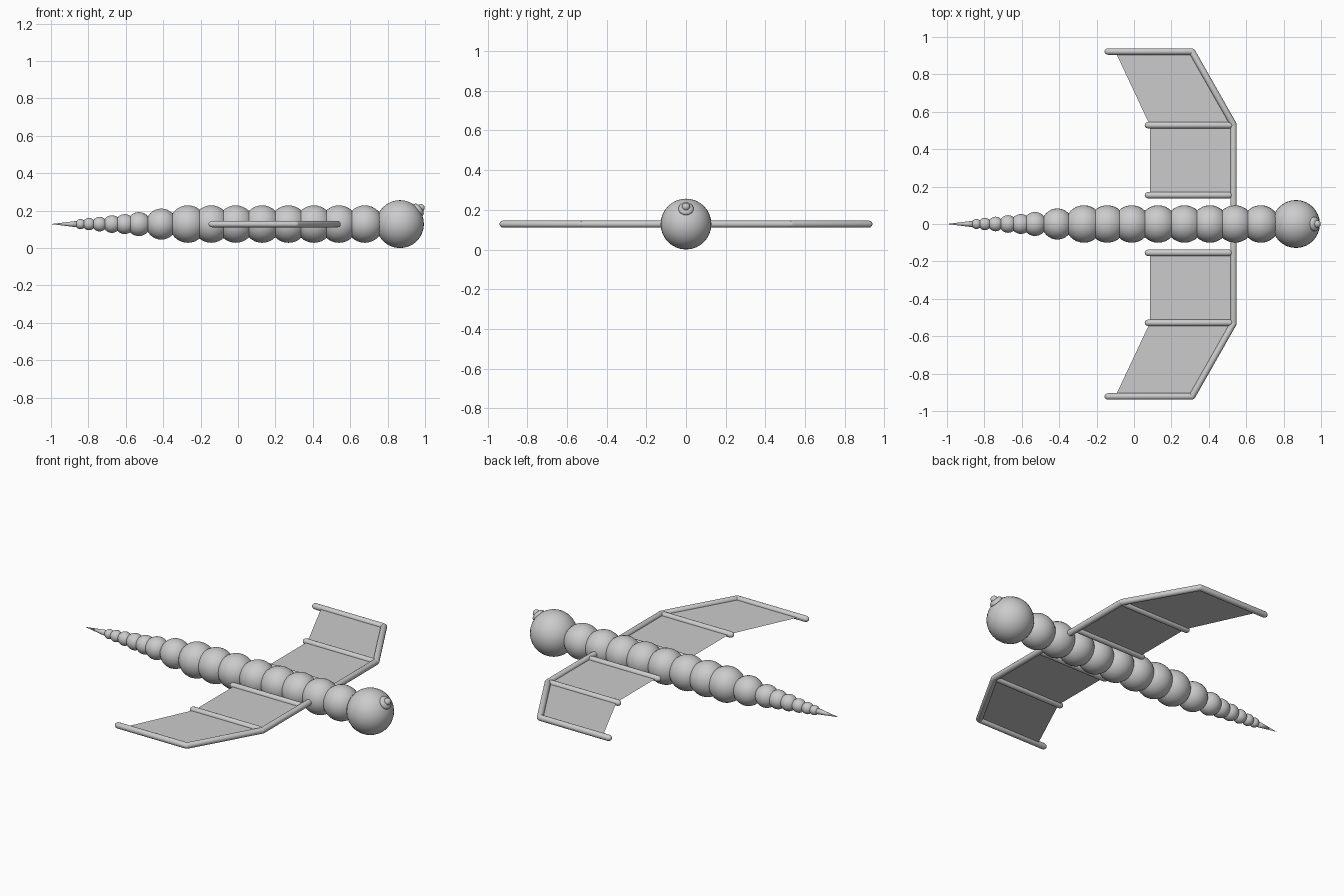
import bpy, bmesh
from mathutils import Vector, Matrix

if "Cube" in bpy.data.objects:
    bpy.data.objects.remove(bpy.data.objects["Cube"])

ZC = 0.128   # height of the body axis
R = 0.0175   # wing rod radius


def finish(name, bm, mirror=False, smooth=True):
    mesh = bpy.data.meshes.new(name)
    bm.to_mesh(mesh)
    bm.free()
    for p in mesh.polygons:
        p.use_smooth = smooth
    ob = bpy.data.objects.new(name, mesh)
    bpy.context.collection.objects.link(ob)
    if mirror:
        m = ob.modifiers.new("mirror", 'MIRROR')
        m.use_axis = (False, True, False)
        m.use_mirror_merge = False
    return ob


def ball(name, loc, r, squash=1.0, axis=(0, 0, 1)):
    bm = bmesh.new()
    bmesh.ops.create_uvsphere(bm, u_segments=32, v_segments=16, radius=r)
    rot = Vector(axis).to_track_quat('Z', 'Y').to_matrix().to_4x4()
    bm.transform(Matrix.Translation(loc) @ rot @ Matrix.Diagonal((1, 1, squash, 1)))
    return finish(name, bm)


def rod(name, a, b, mirror=True):
    # Round-ended rod between two points in the wing plane
    a, b = Vector((*a, ZC)), Vector((*b, ZC))
    d = b - a
    bm = bmesh.new()
    bmesh.ops.create_uvsphere(bm, u_segments=20, v_segments=11, radius=R)
    for v in bm.verts:
        v.co.z = v.co.z * 1.3 + (d.length / 2 if v.co.z > 0 else -d.length / 2)
    rot = d.to_track_quat('Z', 'Y').to_matrix().to_4x4()
    bm.transform(Matrix.Translation((a + b) / 2) @ rot)
    return finish(name, bm, mirror)


def panel(name, pts):
    bm = bmesh.new()
    f = bm.faces.new([bm.verts.new((x, y, ZC)) for x, y in pts])
    f.normal_update()
    if f.normal.z < 0:
        f.normal_flip()
    return finish(name, bm, True, False)


# Head with a single eye
head = Vector((0.866, 0, ZC))
ball("head", head, 0.128)
look = Vector((0.79, 0, 0.613)).normalized()
ball("eye", head + look * 0.126, 0.038, 0.5, look)
ball("pupil", head + look * 0.142, 0.02, 1, look)

# Body segments of equal size
for i, x in enumerate((0.678, 0.54, 0.406, 0.27, 0.129, -0.012, -0.143, -0.268)):
    ball(f"body_segment_{i + 1}", (x, 0, ZC), 0.1)

# Shrinking tail segments
tail = ((-0.41, 0.083), (-0.53, 0.064), (-0.605, 0.053), (-0.674, 0.047),
        (-0.74, 0.039), (-0.797, 0.033), (-0.842, 0.027))
for i, (x, r) in enumerate(tail):
    ball(f"tail_segment_{i + 1}", (x, 0, ZC), r)

# Tail spike
bm = bmesh.new()
bmesh.ops.create_cone(bm, cap_ends=True, segments=32, radius1=0.021, radius2=0, depth=0.17)
bm.transform(Matrix.Translation((-0.915, 0, ZC)) @ Matrix.Rotation(-1.5707963, 4, 'Y'))
finish("tail_spike", bm)

# Wing frame
rod("front_spar", (0.532, -0.52), (0.532, 0.52), False)
rod("outer_spar", (0.53, 0.535), (0.313, 0.917))
rod("inner_rib", (0.08, 0.154), (0.505, 0.154))
rod("middle_rib", (0.08, 0.528), (0.51, 0.528))
rod("tip_rib", (-0.135, 0.922), (0.305, 0.922))

# Wing membranes
panel("inner_membrane", ((0.085, 0.154), (0.532, 0.154), (0.532, 0.528), (0.085, 0.528)))
panel("outer_membrane", ((0.085, 0.528), (0.532, 0.528), (0.313, 0.922), (-0.1, 0.922)))
